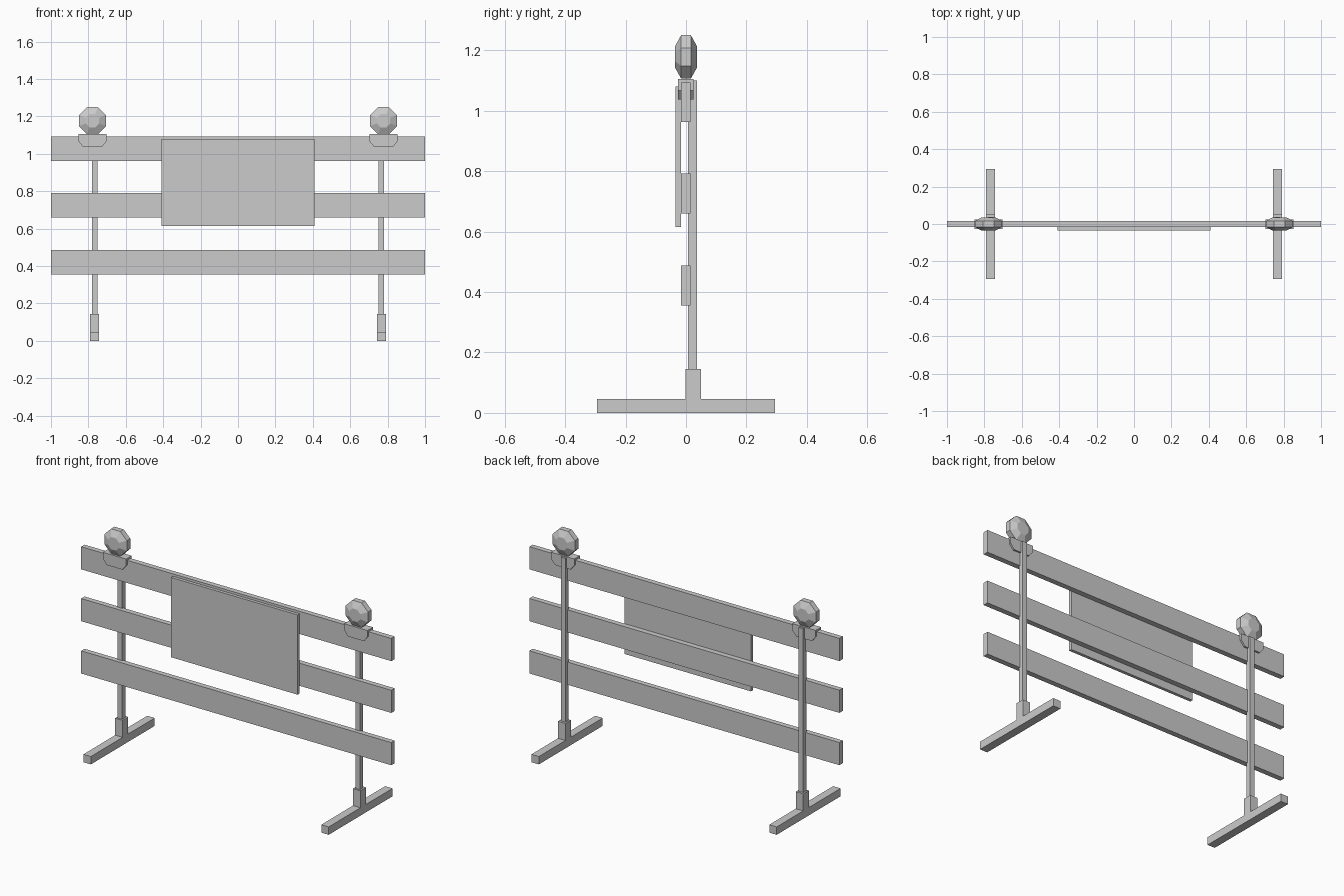
import bpy, bmesh, math

if "Cube" in bpy.data.objects:
    bpy.data.objects.remove(bpy.data.objects["Cube"])


def make_object(name, bm):
    bmesh.ops.recalc_face_normals(bm, faces=bm.faces[:])
    mesh = bpy.data.meshes.new(name)
    bm.to_mesh(mesh)
    bm.free()
    obj = bpy.data.objects.new(name, mesh)
    bpy.context.collection.objects.link(obj)
    return obj


def loft(name, rings):
    """Skin a stack of equal-length vertex rings and cap both ends."""
    bm = bmesh.new()
    rows = [[bm.verts.new(p) for p in ring] for ring in rings]
    n = len(rows[0])
    for a, b in zip(rows, rows[1:]):
        for i in range(n):
            j = (i + 1) % n
            bm.faces.new((a[i], a[j], b[j], b[i]))
    bm.faces.new(rows[0])
    bm.faces.new(rows[-1])
    return make_object(name, bm)


def box(name, x0, x1, y0, y1, z0, z1):
    return loft(name, [[(x0, y0, z), (x1, y0, z), (x1, y1, z), (x0, y1, z)]
                       for z in (z0, z1)])


# Three horizontal planks
for label, z0, z1 in (("bottom", 0.355, 0.487), ("middle", 0.66, 0.792), ("top", 0.962, 1.094)):
    box(label + "_plank", -1, 1, -0.016, 0.015, z0, z1)

# Sign panel on the front
box("sign_panel", -0.408, 0.408, -0.034, -0.016, 0.615, 1.08)

# T-shaped foot profile (y, z) with an upright socket
foot = [(-0.294, 0), (0.294, 0), (0.294, 0.046), (0.05, 0.046),
        (0.05, 0.145), (-0.002, 0.145), (-0.002, 0.046), (-0.294, 0.046)]
# Lamp bracket profile (x, z) with clipped lower corners
bracket = [(-0.075, 1.105), (-0.075, 1.067), (-0.05, 1.037),
           (0.05, 1.037), (0.075, 1.067), (0.075, 1.105)]


def octagon(cx, y, cz, apothem):
    r = apothem / math.cos(math.pi / 8)
    angles = [math.pi / 8 + i * math.pi / 4 for i in range(8)]
    return [(cx + r * math.cos(a), y, cz + r * math.sin(a)) for a in angles]


for side, s in (("left", -1), ("right", 1)):
    px, lx = s * 0.767, s * 0.778
    # Foot and post
    loft(side + "_foot", [[(px + d, y, z) for y, z in foot] for d in (-0.024, 0.024)])
    box(side + "_post", px - 0.0145, px + 0.0145, 0.007, 0.037, 0.1, 1.1)
    # Bracket straddling the top plank
    loft(side + "_lamp_bracket", [[(lx + x, y, z) for x, z in bracket] for y in (-0.026, 0.025)])
    # Octagonal warning lamp with bevelled faces
    loft(side + "_lamp", [octagon(lx, y, 1.178, a) for y, a in
                          ((-0.036, 0.036), (-0.016, 0.072), (0.016, 0.072), (0.036, 0.036))])
